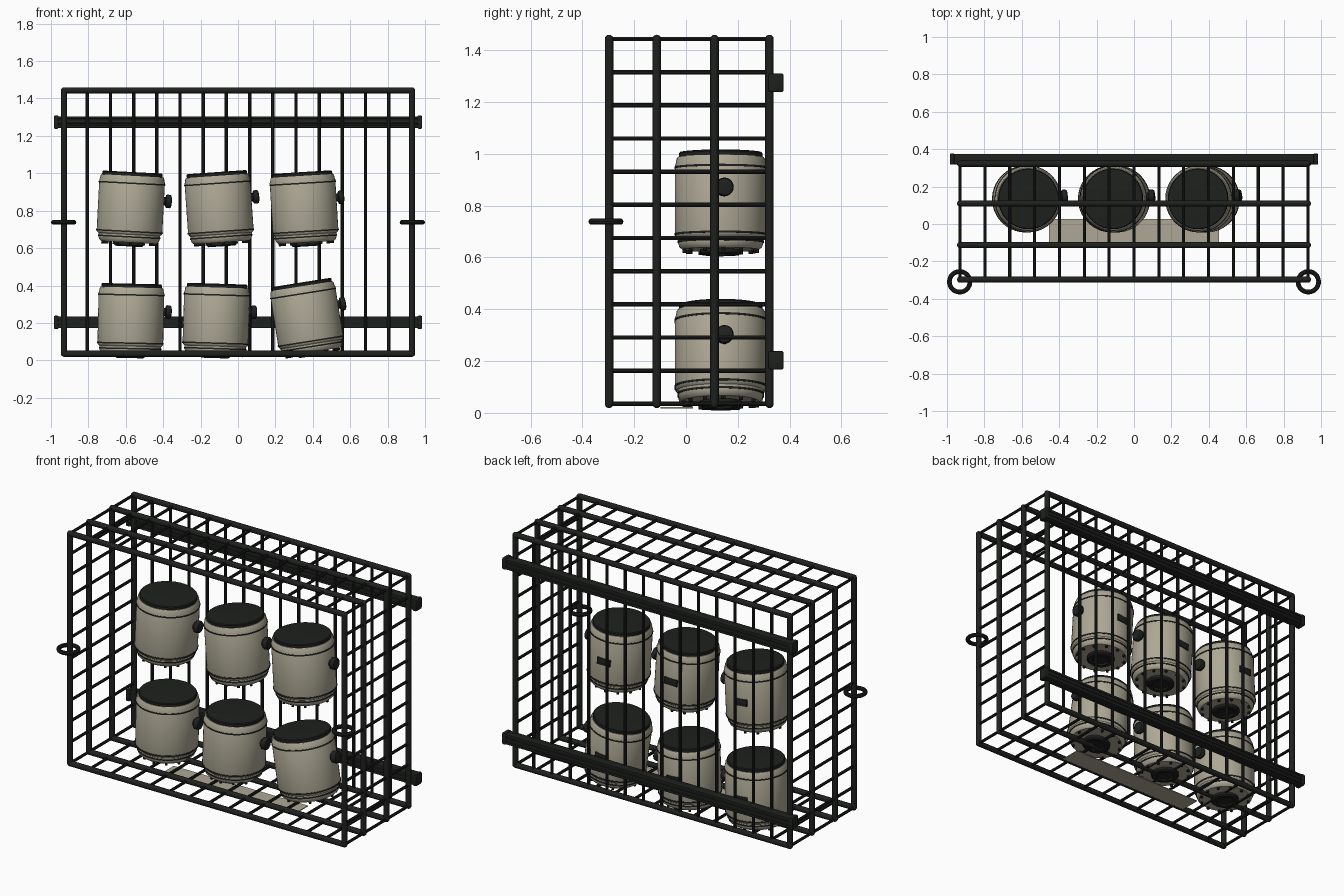
import bpy, bmesh
from math import sin, cos, pi, radians
from mathutils import Vector, Matrix

if "Cube" in bpy.data.objects:
    bpy.data.objects.remove(bpy.data.objects["Cube"])


def material(name, rgb):
    m = bpy.data.materials.new(name)
    m.diffuse_color = (*rgb, 1)
    m.use_nodes = True
    m.node_tree.nodes["Principled BSDF"].inputs["Base Color"].default_value = m.diffuse_color
    return m


BLACK = material("black_metal", (0.013, 0.015, 0.013))
TAN = material("tan_shell", (0.42, 0.39, 0.30))


def finish(bm, name, mat, matrix=None):
    bmesh.ops.recalc_face_normals(bm, faces=bm.faces)
    me = bpy.data.meshes.new(name)
    bm.to_mesh(me)
    bm.free()
    me.materials.append(mat)
    ob = bpy.data.objects.new(name, me)
    bpy.context.collection.objects.link(ob)
    if matrix:
        ob.matrix_world = matrix
    bpy.ops.object.select_all(action='DESELECT')
    ob.select_set(True)
    bpy.context.view_layer.objects.active = ob
    bpy.ops.object.shade_smooth_by_angle(angle=radians(35))
    return ob


def rod(bm, a, b, r, sides=10):
    a, b = Vector(a), Vector(b)
    d = b - a
    m = Matrix.Translation((a + b) / 2) @ d.to_track_quat('Z', 'Y').to_matrix().to_4x4()
    bmesh.ops.create_cone(bm, cap_ends=True, segments=sides, radius1=r, radius2=r,
                          depth=d.length, matrix=m)


def box(bm, c, s, bevel=0.0):
    m = Matrix.Translation(c) @ Matrix.Diagonal((*s, 1))
    g = bmesh.ops.create_cube(bm, size=1, matrix=m)
    if bevel:
        edges = {e for v in g['verts'] for e in v.link_edges}
        bmesh.ops.bevel(bm, geom=list(edges), offset=bevel, segments=2, profile=0.5,
                        affect='EDGES')


def lathe(bm, profile, sides=48, matrix=Matrix()):
    """Revolve (radius, z) points around z; end points are capped."""
    rings = [[bm.verts.new(matrix @ Vector((r * cos(2 * pi * i / sides),
                                            r * sin(2 * pi * i / sides), z)))
              for i in range(sides)] for r, z in profile]
    for p, q in zip(rings, rings[1:]):
        for i in range(sides):
            j = (i + 1) % sides
            bm.faces.new((p[i], p[j], q[j], q[i]))
    bm.faces.new(rings[0][::-1])
    bm.faces.new(rings[-1])


# Cage dimensions
X, Z0, Z1 = 0.93, 0.035, 1.443
HOOPS = (-0.297, -0.113, 0.11, 0.322)
R, THIN = 0.0165, 0.0085

# Four thick rectangular hoops with rounded corners
bm = bmesh.new()
for y in HOOPS:
    pts = [(-X, y, Z0), (X, y, Z0), (X, y, Z1), (-X, y, Z1)]
    for a, b in zip(pts, pts[1:] + pts[:1]):
        rod(bm, a, b, R, 12)
        bmesh.ops.create_uvsphere(bm, u_segments=12, v_segments=8, radius=R,
                                  matrix=Matrix.Translation(a))
finish(bm, "cage_hoops", BLACK)

# Thin bars: sides, top and bottom, back
bm = bmesh.new()
for k in range(12):
    z = Z0 + (Z1 - Z0) * k / 11
    for s in (-1, 1):
        rod(bm, (s * X, HOOPS[0], z), (s * X, HOOPS[3], z), THIN)
finish(bm, "side_bars", BLACK)

bm = bmesh.new()
for k in range(1, 14):
    x = -X + 2 * X * k / 14
    for z in (Z0, Z1):
        rod(bm, (x, HOOPS[0], z), (x, HOOPS[3], z), THIN)
finish(bm, "top_and_bottom_bars", BLACK)

bm = bmesh.new()
for k in range(1, 15):
    x = -X + 2 * X * k / 15
    rod(bm, (x, HOOPS[3], Z0), (x, HOOPS[3], Z1), 0.0095)
finish(bm, "back_bars", BLACK)

# Two ribbed mounting rails with end caps
for name, z in (("lower_rail", 0.203), ("upper_rail", 1.274)):
    bm = bmesh.new()
    box(bm, (0, 0.346, z), (1.94, 0.046, 0.054))
    for dz in (-0.024, 0, 0.024):
        box(bm, (0, 0.347, z + dz), (1.94, 0.056, 0.014), 0.003)
    for s in (-1, 1):
        box(bm, (s * 0.972, 0.347, z), (0.026, 0.06, 0.072), 0.008)
    finish(bm, name, BLACK)

# Ring handles on the front posts
for name, s in (("left_ring", -1), ("right_ring", 1)):
    bm = bmesh.new()
    n, m, big, small = 32, 10, 0.055, 0.0125
    v = [[bm.verts.new(((big + small * cos(2 * pi * j / m)) * cos(2 * pi * i / n),
                        (big + small * cos(2 * pi * j / m)) * sin(2 * pi * i / n),
                        small * sin(2 * pi * j / m))) for j in range(m)] for i in range(n)]
    for i in range(n):
        for j in range(m):
            i2, j2 = (i + 1) % n, (j + 1) % m
            bm.faces.new((v[i][j], v[i2][j], v[i2][j2], v[i][j2]))
    finish(bm, name, BLACK, Matrix.Translation((s * 0.932, -0.309, 0.738)))

# Flat floor plate
bm = bmesh.new()
box(bm, (0, -0.035, 0.02), (0.91, 0.125, 0.005))
finish(bm, "floor_plate", TAN)


def canister(tag, x, z, tilt):
    m = (Matrix.Translation((x, 0.134, z)) @ Matrix.Rotation(radians(-tilt), 4, 'Y')
         @ Matrix.Rotation(radians(4), 4, 'Z'))
    # shell with stepped foot and top rim
    bm = bmesh.new()
    lathe(bm, [(0.105, -0.178), (0.148, -0.178), (0.16, -0.168), (0.164, -0.155),
               (0.166, -0.135), (0.174, -0.128), (0.176, -0.12), (0.176, 0.15),
               (0.173, 0.157), (0.171, 0.172), (0.166, 0.179), (0.15, 0.179)])
    finish(bm, "canister_shell_" + tag, TAN, m)
    # dark bands
    bm = bmesh.new()
    for bz, r in ((-0.148, 0.168), (-0.119, 0.179), (0.139, 0.179)):
        lathe(bm, [(r - 0.012, bz - 0.004), (r - 0.001, bz - 0.004), (r, bz),
                   (r - 0.001, bz + 0.004), (r - 0.012, bz + 0.004)])
    finish(bm, "canister_bands_" + tag, BLACK, m)
    # lid
    bm = bmesh.new()
    lathe(bm, [(0.155, 0.172), (0.162, 0.174), (0.162, 0.193), (0.158, 0.198), (0.15, 0.199)])
    finish(bm, "canister_lid_" + tag, BLACK, m)
    # bottom outlet and screws
    bm = bmesh.new()
    lathe(bm, [(0.045, -0.19), (0.05, -0.199), (0.072, -0.199), (0.08, -0.192), (0.08, -0.17)], 32)
    for i in range(12):
        a = 2 * pi * i / 12
        p = Vector((0.14 * cos(a), 0.14 * sin(a), 0))
        rod(bm, p + Vector((0, 0, -0.19)), p + Vector((0, 0, -0.172)), 0.008, 8)
    finish(bm, "canister_outlet_" + tag, BLACK, m)
    # side knob
    bm = bmesh.new()
    km = Matrix.Translation((0.165, 0, 0.052)) @ Matrix.Rotation(pi / 2, 4, 'Y')
    lathe(bm, [(0.022, 0), (0.022, 0.018), (0.034, 0.022), (0.036, 0.028), (0.036, 0.042),
               (0.032, 0.049), (0.02, 0.052)], 20, km)
    finish(bm, "canister_knob_" + tag, BLACK, m)
    # rear plate with raised frame
    bm = bmesh.new()
    box(bm, (0, 0.171, 0.01), (0.085, 0.02, 0.042), 0.003)
    finish(bm, "canister_rear_plate_" + tag, BLACK, m)


# Two rows of three loosely tilted canisters
for tag, x, z, tilt in (("top_left", -0.574, 0.808, -3), ("top_middle", -0.1, 0.808, 4),
                        ("top_right", 0.354, 0.808, 3.5), ("bottom_left", -0.573, 0.211, -1.3),
                        ("bottom_middle", -0.117, 0.211, -1.8), ("bottom_right", 0.37, 0.22, 9)):
    canister(tag, x, z, tilt)
